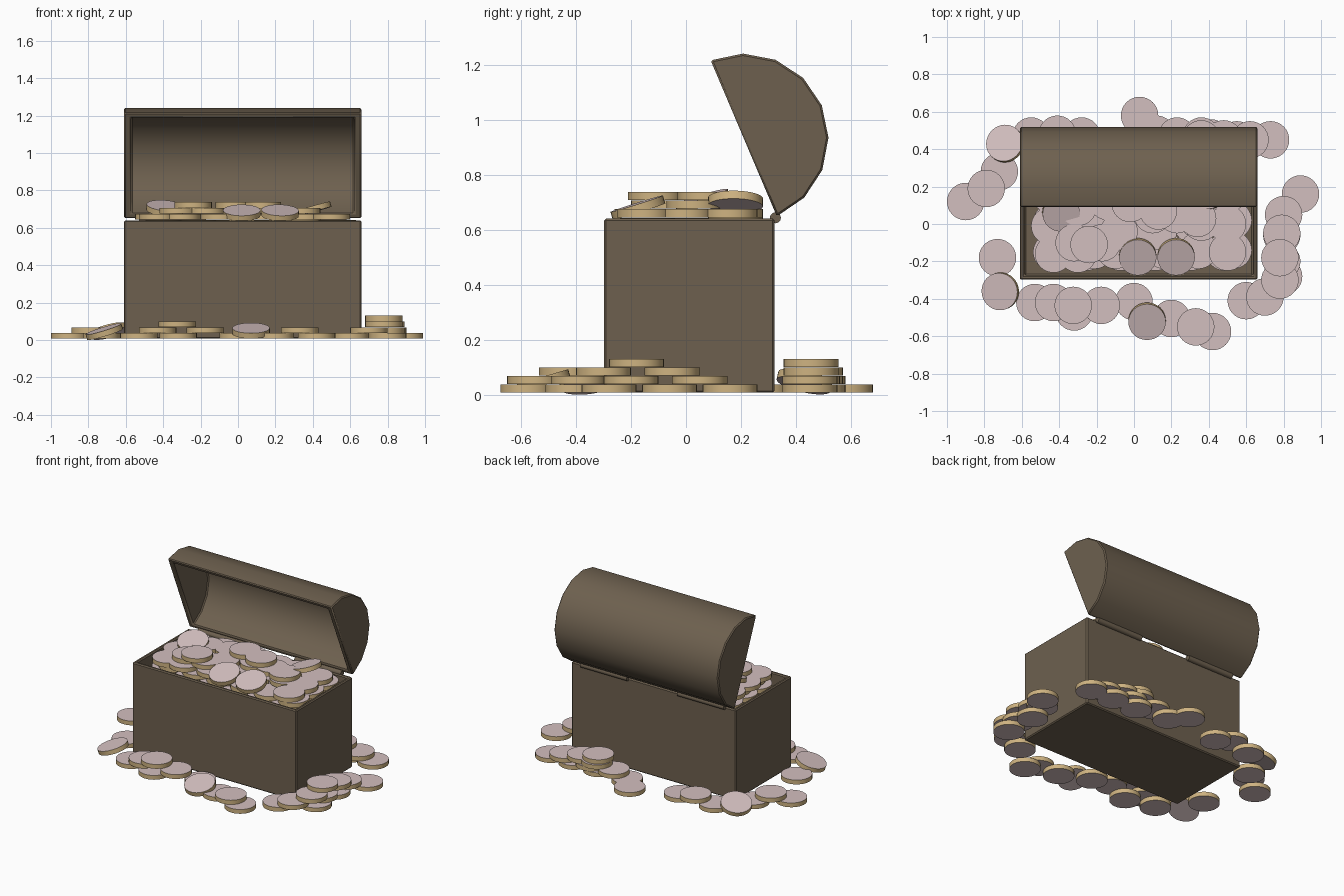
import bpy, bmesh, math, random
from mathutils import Vector

if "Cube" in bpy.data.objects:
    bpy.data.objects.remove(bpy.data.objects["Cube"])

random.seed(4)
BASE = 0.007            # resting height of chest and flat coins
X0, X1 = -0.61, 0.66    # chest ends
Y0, Y1 = -0.298, 0.322  # chest front and back


def material(name, rgb):
    m = bpy.data.materials.new(name)
    m.diffuse_color = (*rgb, 1)
    m.use_nodes = True
    m.node_tree.nodes["Principled BSDF"].inputs["Base Color"].default_value = m.diffuse_color
    return m


brown = material("brown wood", (0.155, 0.118, 0.078))
gold = material("gold edge", (0.62, 0.45, 0.22))
pale = material("pale coin face", (0.65, 0.52, 0.52))


def finish(bm, name, *mats):
    bmesh.ops.recalc_face_normals(bm, faces=bm.faces)
    me = bpy.data.meshes.new(name)
    bm.to_mesh(me)
    bm.free()
    for m in mats:
        me.materials.append(m)
    ob = bpy.data.objects.new(name, me)
    bpy.context.collection.objects.link(ob)
    return ob


def smooth(ob):
    bpy.ops.object.select_all(action='DESELECT')
    ob.select_set(True)
    bpy.context.view_layer.objects.active = ob
    bpy.ops.object.shade_smooth_by_angle(angle=math.radians(30))


def bevel(ob, width):
    b = ob.modifiers.new("edge bevel", 'BEVEL')
    b.width = width
    b.segments = 1
    b.limit_method = 'ANGLE'
    b.angle_limit = math.radians(40)


# Chest body: hollow open box
bm = bmesh.new()
bmesh.ops.create_cube(bm, size=1)
for v in bm.verts:
    v.co = ((X0 + X1) / 2 + v.co.x * (X1 - X0), (Y0 + Y1) / 2 + v.co.y * (Y1 - Y0),
            BASE + (v.co.z + 0.5) * 0.633)
top = max(bm.faces, key=lambda f: f.calc_center_median().z)
bmesh.ops.inset_region(bm, faces=[top], thickness=0.035)
for v in bmesh.ops.extrude_discrete_faces(bm, faces=[top])["faces"][0].verts:
    v.co.z -= 0.595
body = finish(bm, "chest_body", brown)
bevel(body, 0.007)

# Lid: hollow half barrel swung open about the back edge
bm = bmesh.new()
CY, CZ, SEG = 0.21, 0.932, 8


def arc(x, r):
    pts = []
    for i in range(SEG + 1):
        a = math.radians(-67 + 180 * i / SEG)
        pts.append(bm.verts.new((x, CY + r * math.cos(a), CZ + r * math.sin(a))))
    return pts


oa, ob_ = arc(X0, 0.308), arc(X1, 0.308)
ia, ib = arc(X0 + 0.038, 0.278), arc(X1 - 0.038, 0.278)
for a, b in ((oa, ob_), (ia, ib)):
    for i in range(SEG):
        bm.faces.new((a[i], a[i + 1], b[i + 1], b[i]))
    bm.faces.new(a)
    bm.faces.new(b)
# rim: long front and back strips, plus end strips
for k in (0, -1):
    bm.faces.new((oa[k], ob_[k], ib[k], ia[k]))
for o, n in ((oa, ia), (ob_, ib)):
    bm.faces.new((o[0], n[0], n[-1], o[-1]))
lid = finish(bm, "chest_lid", brown)
bevel(lid, 0.007)
smooth(lid)

# Two hinge barrels
for side, s in (("left", -1), ("right", 1)):
    bm = bmesh.new()
    bmesh.ops.create_cone(bm, cap_ends=True, segments=16, radius1=0.02, radius2=0.02, depth=0.36)
    h = finish(bm, "hinge_" + side, brown)
    h.rotation_euler = (0, math.pi / 2, 0)
    h.location = (0.025 + s * 0.375, 0.325, 0.643)
    smooth(h)

# Coin mesh shared by all coins: gold edge, pale faces
R, T, PITCH = 0.1, 0.03, 0.031
bm = bmesh.new()
bmesh.ops.create_cone(bm, cap_ends=True, segments=32, radius1=R, radius2=R, depth=T)
for f in bm.faces:
    f.material_index = 1 if len(f.verts) > 4 else 0
first = finish(bm, "coin", gold, pale)
smooth(first)
coin_mesh = first.data
bpy.data.objects.remove(first)


def coin(name, x, y, z, normal=(0, 0, 1)):
    c = bpy.data.objects.new(name, coin_mesh)
    c.rotation_mode = 'QUATERNION'
    c.rotation_quaternion = Vector((0, 0, 1)).rotation_difference(Vector(normal))
    c.location = (x, y, z)
    bpy.context.collection.objects.link(c)


def layers(name, z, rows):
    for i, row in enumerate(rows):
        for x, y in row:
            coin(name, x, y, z + T / 2 + i * PITCH)


# Coins scattered on the ground, by stacking level
layers("ground_coin", BASE, (
    ((0.03, .58), (.12, .48), (.36, .45), (.73, .45), (-.28, .47), (-.55, .47), (-.72, .28),
     (-.90, .12), (-.73, -.18), (-.53, -.42), (-.32, -.47), (0, -.415), (.20, -.505),
     (.42, -.575), (.60, -.41), (.80, -.28), (.79, -.06), (.89, .16), (.55, .45)),
    ((.23, .47), (.62, .45), (.41, .46), (-.41, .48), (-.79, .19), (-.43, -.42), (-.175, -.435),
     (.33, -.55), (.70, -.39), (.79, -.20), (.80, .05)),
    ((.36, .47), (.48, .455), (-.325, -.435), (.78, -.30), (.79, -.05)),
    ((.36, .455), (.78, -.18))))
coin("tilted_ground_coin", -.715, -.36, .045, (-.29, -.10, .95))
coin("tilted_ground_coin", -.69, .43, .048, (-.25, .22, .95))
coin("tilted_ground_coin", .07, -.52, .05, (0, -.28, .96))

# Treasure bed filling the chest: two staggered hidden layers
for k in range(2):
    for i in range(6):
        for j in range(3):
            coin("bed_coin", -.44 + i * .185 + k * .045, -.15 + j * .16 + k * .01,
                 .592 + k * .033 + random.uniform(-.004, .004))

# Coins heaped above the rim
layers("heap_coin", .645, (
    ((-.45, -.01), (-.43, -.16), (-.30, -.16), (-.20, -.02), (-.10, -.14), (0, .0), (.13, -.04),
     (.36, .01), (.50, -.15), (.50, .0), (-.45, .16), (-.25, .18), (-.04, .17), (.18, .17),
     (.33, .18), (.50, .16)),
    ((-.32, -.10), (-.17, -.10), (-.08, -.04), (.10, .05), (.23, .05), (.34, .03), (-.30, .09),
     (-.14, .12), (.02, .13)),
    ((-.24, -.11), (.13, .07), (-.02, .11))))
coin("tilted_heap_coin", .02, -.175, .68, (0, -.30, .95))
coin("tilted_heap_coin", .225, -.175, .68, (.03, -.30, .95))
coin("tilted_heap_coin", -.39, .06, .705, (.08, -.28, .95))
coin("tilted_heap_coin", .40, .18, .70, (-.27, .02, .95))
